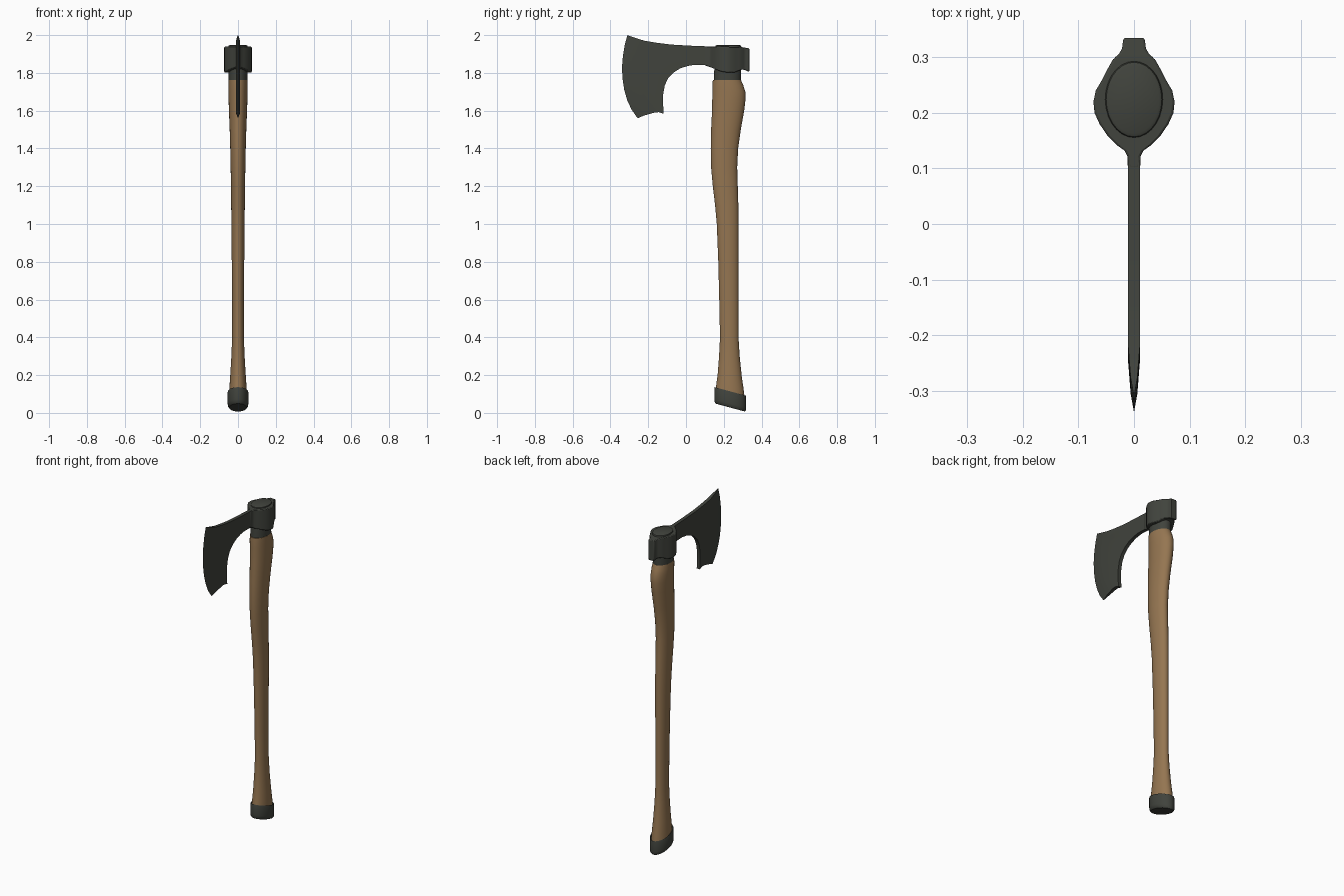
import bpy, bmesh, math

if "Cube" in bpy.data.objects:
    bpy.data.objects.remove(bpy.data.objects["Cube"])


def material(name, rgb):
    m = bpy.data.materials.new(name)
    m.diffuse_color = (*rgb, 1)
    m.use_nodes = True
    m.node_tree.nodes["Principled BSDF"].inputs["Base Color"].default_value = m.diffuse_color
    return m


STEEL = material("dark steel", (0.052, 0.056, 0.046))
WOOD = material("brown wood", (0.30, 0.18, 0.083))


def finish(bm, name, mat, angle=35):
    bmesh.ops.recalc_face_normals(bm, faces=bm.faces)
    me = bpy.data.meshes.new(name)
    bm.to_mesh(me)
    bm.free()
    me.materials.append(mat)
    me.shade_smooth()
    me.set_sharp_from_angle(angle=math.radians(angle))
    ob = bpy.data.objects.new(name, me)
    bpy.context.collection.objects.link(ob)
    return ob


def loft(name, mat, rings, sides=28, angle=35):
    """Stack of ovals: (z, front y, back y, half width, slope of z along y)."""
    bm = bmesh.new()
    loops = []
    for z, y0, y1, w, slope in rings:
        loop = []
        for i in range(sides):
            a = 2 * math.pi * i / sides
            dy = (y1 - y0) / 2 * math.sin(a)
            loop.append(bm.verts.new((w * math.cos(a), (y0 + y1) / 2 + dy, z + slope * dy)))
        loops.append(loop)
    for a, b in zip(loops, loops[1:]):
        for i in range(sides):
            j = (i + 1) % sides
            bm.faces.new((a[i], a[j], b[j], b[i]))
    bm.faces.new(loops[0])
    bm.faces.new(loops[-1])
    return finish(bm, name, mat, angle)


def lerp_table(table, v):
    for (a, fa), (b, fb) in zip(table, table[1:]):
        if v <= b:
            return fa + (fb - fa) * (v - a) / (b - a)
    return table[-1][1]


# wooden handle with a gentle S bend
loft("handle", WOOD, [
    (0.09, .155, .312, .047, -.27), (0.14, .161, .305, .045, -.2), (0.20, .168, .295, .041, -.1),
    (0.30, .175, .284, .035, 0), (0.40, .180, .278, .031, 0), (0.60, .176, .278, .031, 0),
    (0.80, .171, .278, .033, 0), (1.00, .163, .278, .035, 0), (1.10, .154, .277, .036, 0),
    (1.20, .142, .274, .037, 0), (1.30, .133, .271, .039, 0), (1.40, .131, .276, .041, 0),
    (1.50, .133, .290, .044, 0), (1.60, .138, .308, .048, 0), (1.66, .139, .315, .050, 0),
    (1.70, .140, .314, .051, 0), (1.735, .140, .303, .051, 0), (1.762, .142, .291, .050, 0)])

# steel neck that runs through the head and shows as an oval on top
loft("neck", STEEL, [
    (1.74, .146, .290, .049, 0), (1.80, .149, .291, .050, 0), (1.938, .155, .293, .052, 0),
    (1.944, .157, .291, .050, 0), (1.947, .163, .285, .045, 0)])

# slanted pommel cap
loft("pommel_cap", STEEL, [
    (.108, .156, .311, .047, -.27), (.114, .152, .316, .053, -.27), (.108, .150, .318, .055, -.27),
    (.050, .150, .318, .055, -.27), (.036, .151, .317, .053, -.27), (.028, .157, .312, .046, -.27)])

# socket: outline seen from above, with a wavy lower rim
outline = [(.10, .011), (.122, .012), (.132, .017), (.142, .031), (.158, .047), (.18, .062), (.20, .071),
           (.22, .073), (.24, .069), (.262, .056), (.28, .047), (.296, .038), (.306, .027), (.316, .0215), (.335, .019)]
lower = [(.10, 1.84), (.14, 1.826), (.19, 1.805), (.25, 1.80), (.27, 1.806), (.29, 1.818), (.31, 1.816), (.335, 1.805)]
upper = [(.10, 1.941), (.20, 1.939), (.29, 1.937), (.335, 1.930)]
bm = bmesh.new()
side = {}
for s in (1, -1):
    for k, (y, w) in enumerate(outline):
        side[s, k] = (bm.verts.new((s * w, y, lerp_table(lower, y))), bm.verts.new((s * w, y, lerp_table(upper, y))))
n = len(outline)
for k in range(n - 1):
    for s in (1, -1):
        a, b = side[s, k], side[s, k + 1]
        bm.faces.new((a[0], b[0], b[1], a[1]))
    for e in (0, 1):
        bm.faces.new((side[1, k][e], side[1, k + 1][e], side[-1, k + 1][e], side[-1, k][e]))
for k in (0, n - 1):
    bm.faces.new((side[1, k][0], side[1, k][1], side[-1, k][1], side[-1, k][0]))
socket = finish(bm, "socket", STEEL)
bev = socket.modifiers.new("soft rim", "BEVEL")
bev.width, bev.segments, bev.limit_method = 0.004, 2, "ANGLE"
bev.angle_limit = math.radians(50)

# bearded blade: flat cheeks that taper to the curved cutting edge
edge = [(-.31, 2.0), (-.324, 1.95), (-.334, 1.89), (-.339, 1.83), (-.336, 1.77),
        (-.327, 1.71), (-.311, 1.655), (-.288, 1.605), (-.256, 1.56)]
beard = [(-.145, 1.592), (-.118, 1.583), (-.121, 1.63), (-.122, 1.68), (-.112, 1.735), (-.094, 1.773),
         (-.066, 1.802), (-.03, 1.824), (.01, 1.837), (.05, 1.843), (.10, 1.841), (.15, 1.828)]
spine = [(.15, 1.939), (.02, 1.944), (-.08, 1.950), (-.16, 1.960)]


def inner_row(off, z_top, z_bottom):
    return [(y + off, z_bottom + (z - 1.56) / .44 * (z_top - z_bottom)) for y, z in edge]


mid, flat = inner_row(.033, 1.988, 1.574), inner_row(.09, 1.970, 1.590)
bm = bmesh.new()
E = [bm.verts.new((0, y, z)) for y, z in edge]
rows = {}
for s in (1, -1):
    M = [bm.verts.new((s * .006, y, z)) for y, z in mid]
    F = [bm.verts.new((s * .0105, y, z)) for y, z in flat + beard + spine]
    rows[s] = (M, F)
    for k in range(len(E) - 1):
        bm.faces.new((E[k], E[k + 1], M[k + 1], M[k]))
        bm.faces.new((M[k], M[k + 1], F[k + 1], F[k]))
    bm.faces.new(F)
(Ma, Fa), (Mb, Fb) = rows[1], rows[-1]
last = len(E) - 1
for k in (0, last):
    bm.faces.new((E[k], Ma[k], Mb[k]))
    bm.faces.new((Ma[k], Fa[k], Fb[k], Mb[k]))
for k in range(last, len(Fa)):
    j = (k + 1) % len(Fa)
    bm.faces.new((Fa[k], Fa[j], Fb[j], Fb[k]))
finish(bm, "blade", STEEL)
